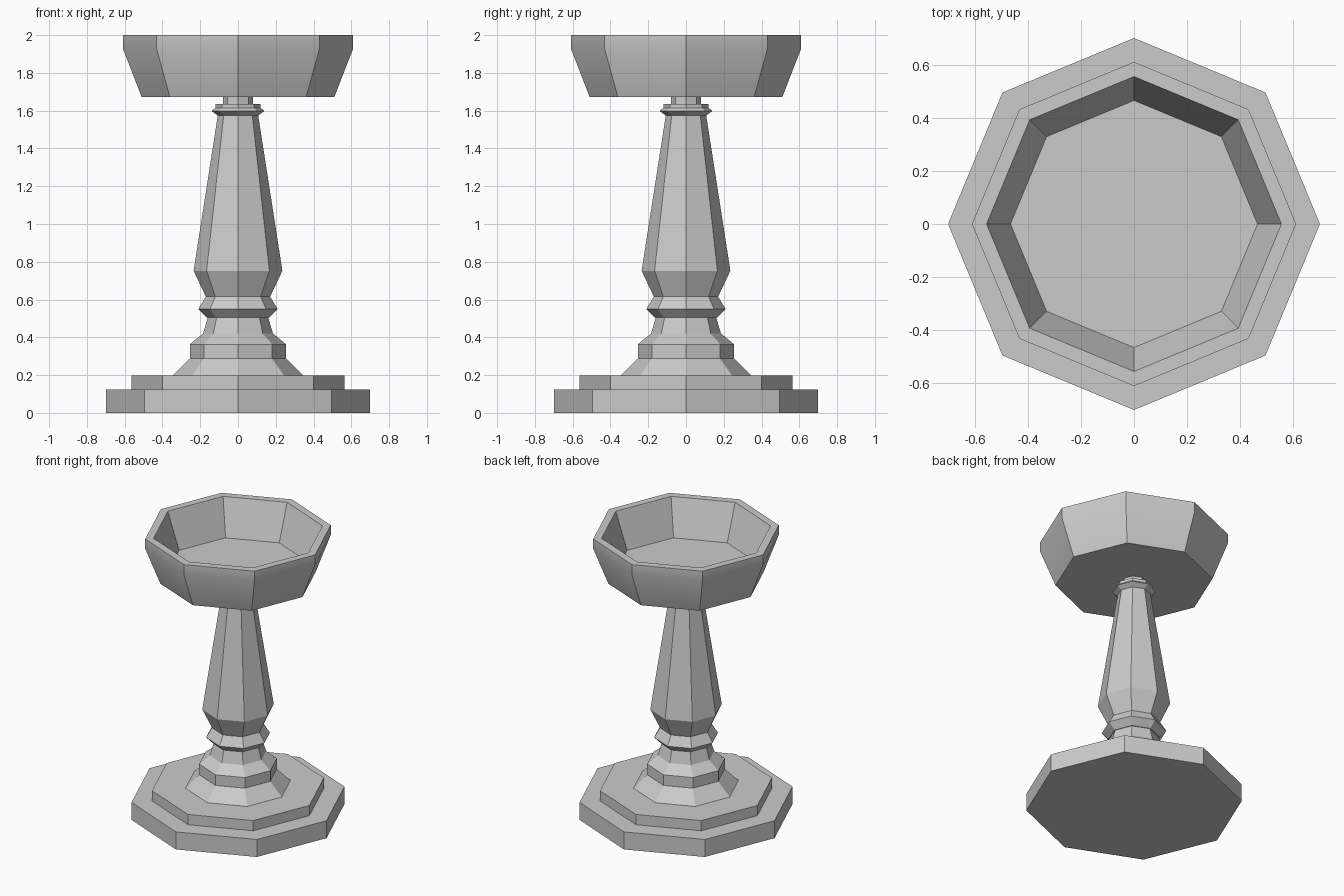
import bpy, bmesh
from math import cos, sin, pi, radians

if "Cube" in bpy.data.objects:
    bpy.data.objects.remove(bpy.data.objects["Cube"])

SIDES = 8


def turned(name, profile):
    """Closed eight-sided solid from (radius, height) pairs, corners on the axes."""
    bm = bmesh.new()
    rings = [[bm.verts.new((r * cos(2 * pi * i / SIDES), r * sin(2 * pi * i / SIDES), z))
              for i in range(SIDES)] for r, z in profile]
    for low, high in zip(rings, rings[1:]):
        for i in range(SIDES):
            j = (i + 1) % SIDES
            bm.faces.new((low[i], low[j], high[j], high[i]))
    bm.faces.new(rings[0][::-1])
    bm.faces.new(rings[-1])
    bmesh.ops.recalc_face_normals(bm, faces=bm.faces)
    mesh = bpy.data.meshes.new(name)
    bm.to_mesh(mesh)
    bm.free()
    obj = bpy.data.objects.new(name, mesh)
    bpy.context.collection.objects.link(obj)
    return obj


# Two-step plinth
turned("plinth", [(0.70, 0), (0.70, 0.125), (0.565, 0.125), (0.565, 0.198)])

# Sloped foot and neck
turned("foot", [(0.345, 0.198), (0.255, 0.287), (0.255, 0.363),
                (0.185, 0.42), (0.16, 0.505)])

# Lower bead, tapered shaft, collar and small neck under the bowl
turned("column", [(0.165, 0.505), (0.21, 0.55), (0.17, 0.615), (0.235, 0.752),
                  (0.107, 1.575), (0.14, 1.598), (0.12, 1.615), (0.12, 1.635),
                  (0.08, 1.635), (0.08, 1.672)])

# Hollow bowl with a soft break below its rim
bowl = turned("bowl", [(0.51, 1.672), (0.61, 1.93), (0.61, 2.0),
                       (0.555, 2.0), (0.465, 1.745)])
bpy.context.view_layer.objects.active = bowl
bowl.select_set(True)
bpy.ops.object.shade_smooth_by_angle(angle=radians(30))
